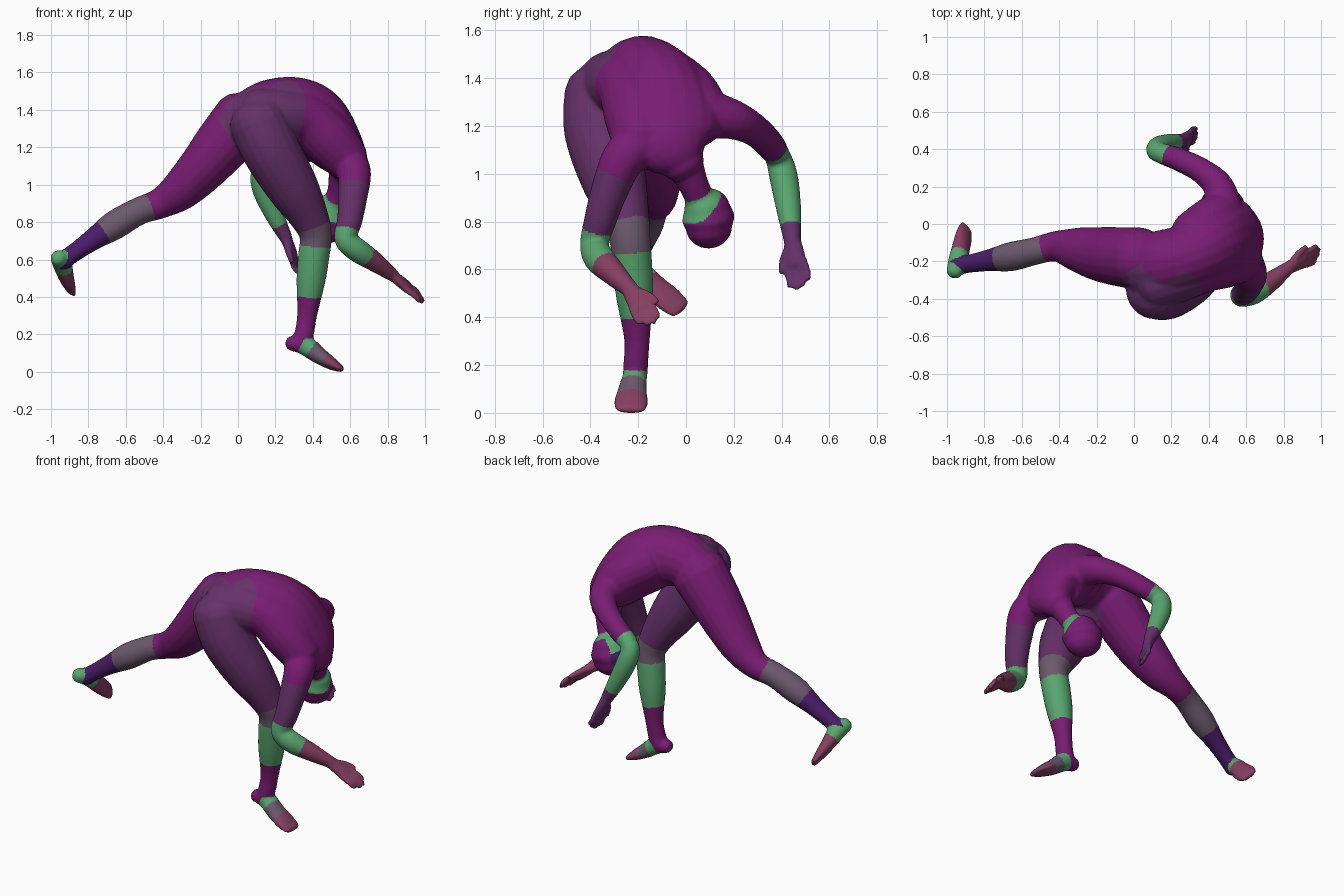
import bpy, bmesh, math
from mathutils import Vector as V, kdtree

if "Cube" in bpy.data.objects:
    bpy.data.objects.remove(bpy.data.objects["Cube"])

bm = bmesh.new()
tags = []          # (position, colour key) used to tint the skin zones
SEG = 20


def spline(p0, p1, p2, p3, t):
    return 0.5 * (2*p1 + (p2-p0)*t + (2*p0-5*p1+4*p2-p3)*t*t + (3*p1-p0-3*p2+p3)*t**3)


def tube(pts, colours, side=(0, 1, 0), side2=None):
    """Closed limb through (x, y, z, width[, depth]) stations with rounded ends."""
    s0, s1 = V(side), V(side2 or side)
    rows = [V((*p, p[3])) if len(p) == 4 else V(p) for p in pts]
    n = len(rows)
    for i, r in enumerate(rows):
        tags.append((r[:3], colours[min(i, len(colours)-1)]))
    st = []
    for i in range(n-1):
        q = [rows[max(i-1, 0)], rows[i], rows[i+1], rows[min(i+2, n-1)]]
        st += [spline(*q, k/5) for k in range(5)]
    st.append(rows[-1])
    pos = [V(s[:3]) for s in st]
    m = len(st)
    full = []
    for i in range(m):
        t = (pos[min(i+1, m-1)] - pos[max(i-1, 0)]).normalized()
        u = s0.lerp(s1, i/(m-1))
        u = (u - t*u.dot(t)).normalized()
        w, d = st[i][3] + .002, st[i][4] + .002
        frame = [(pos[i], u*w, t.cross(u)*d)]
        if i in (0, m-1):      # rounded cap
            sg = -1 if i == 0 else 1
            cap = [(pos[i] + t*sg*d*0.8*math.sin(a), u*w*math.cos(a), t.cross(u)*d*math.cos(a))
                   for a in (0.4, 0.8, 1.15, 1.45)]
            frame = cap[::-1] + frame if i == 0 else frame + cap
        full += frame
    rings = [[bm.verts.new(c + u*math.cos(2*math.pi*k/SEG) + v*math.sin(2*math.pi*k/SEG))
              for k in range(SEG)] for c, u, v in full]
    for a, b in zip(rings, rings[1:]):
        for k in range(SEG):
            j = (k+1) % SEG
            bm.faces.new((a[k], a[j], b[j], b[k]))
    bm.faces.new(rings[0][::-1])
    bm.faces.new(rings[-1])


def hand(wrist, tip, thumb_side, colour):
    w, tp = V(wrist), V(tip)
    d = tp - w
    s = V(thumb_side)
    s = (s - d*s.dot(d)/d.length_squared).normalized()
    nrm = d.normalized().cross(s)
    tube([(*w, .035, .03), (*(w + d*.25), .042, .026), (*(w + d*.5), .046, .022)], colour, s)
    for k, ln in enumerate((.92, 1.0, .96, .85)):
        o = s*(.034 - .023*k)
        a, b, c = w + d*.45 + o, w + d*.72 + o*1.2 + nrm*.008, w + d*ln + o*1.2
        tube([(*a, .014), (*b, .0135), (*c, .011)], colour, s)
    tube([(*(w + d*.15 + s*.02), .02), (*(w + d*.35 + s*.05), .017),
          (*(w + d*.58 + s*.068), .012)], colour, nrm)


# torso
tube([(.06, -.23, 1.355, .18, .15), (.17, -.21, 1.405, .18, .165), (.30, -.17, 1.405, .175, .182),
      (.405, -.11, 1.35, .195, .187), (.505, -.07, 1.24, .215, .157), (.58, -.05, 1.13, .18, .115),
      (.59, -.01, 1.05, .09, .075)], "vmmmmmm", (-.3, .93, .1), (-.19, .93, .31))
# near flank
tube([(.12, -.31, 1.375, .15), (.24, -.275, 1.385, .142), (.37, -.225, 1.36, .14),
      (.49, -.20, 1.25, .14), (.58, -.19, 1.15, .118)], "vvmmm")
# far shoulder blade
tube([(.32, -.06, 1.395, .13), (.41, .01, 1.335, .13), (.475, .065, 1.26, .118)], "m")

# neck and head
tube([(.57, -.02, 1.08, .085), (.54, .03, .97, .062), (.50, .065, .89, .06)], "mmg")
tube([(.485, .088, .865, .095, .105), (.475, .093, .825, .108, .122), (.47, .096, .79, .096, .112)],
     "mmm", (.2, .97, 0))
tube([(.44, .065, .905, .055), (.40, .068, .89, .052)], "g")
tube([(.365, .08, .85, .015), (.347, .08, .855, .014)], "i")

# front arm and hand
tube([(.585, -.19, 1.14, .10), (.622, -.265, 1.07, .088), (.613, -.32, .94, .076),
      (.597, -.358, .82, .066), (.575, -.383, .72, .058), (.64, -.365, .66, .062),
      (.73, -.308, .60, .052), (.825, -.235, .53, .034)], "mmvvggrr")
hand((.825, -.235, .53), (.99, -.145, .385), (0, .9, .4), "r")

# far arm and hand
tube([(.475, .10, 1.26, .10), (.448, .205, 1.235, .08), (.36, .285, 1.195, .066),
      (.24, .345, 1.14, .06), (.13, .385, 1.08, .054), (.135, .41, .99, .058),
      (.19, .43, .86, .05), (.255, .445, .73, .034)], "mmmmgggv", (0, 0, 1), (1, 0, 0))
hand((.255, .445, .73), (.335, .475, .535), (-.3, -.9, 0), "v")

# standing leg and foot
tube([(.11, -.35, 1.345, .157), (.18, -.355, 1.19, .153), (.29, -.305, 1.0, .137),
      (.375, -.26, .85, .105), (.415, -.235, .74, .085), (.405, -.225, .63, .082),
      (.39, -.215, .5, .076), (.37, -.205, .32, .052), (.355, -.21, .22, .05),
      (.335, -.213, .165, .05)], "vvvveggmmm")
tube([(.285, -.215, .163, .042, .038), (.355, -.215, .155, .05, .052), (.43, -.225, .10, .06, .044),
      (.50, -.23, .055, .07, .032), (.552, -.232, .026, .062, .016)], "mgerr")

# raised leg and foot
tube([(.03, -.185, 1.355, .165), (-.08, -.175, 1.23, .157, .15), (-.19, -.16, 1.1, .143, .13),
      (-.31, -.135, .98, .115, .107), (-.42, -.12, .91, .08), (-.53, -.145, .87, .072),
      (-.66, -.175, .795, .076), (-.78, -.195, .715, .056), (-.88, -.212, .645, .047),
      (-.93, -.22, .61, .048)], "mmmmmeeiii")
tube([(-.96, -.255, .62, .042, .042), (-.94, -.19, .59, .05, .05), (-.925, -.13, .535, .056, .04),
      (-.91, -.07, .485, .062, .029), (-.897, -.025, .447, .052, .017)], "ggrrr", (.5, -.58, -.6))

# fuse all limbs into one skin
bmesh.ops.recalc_face_normals(bm, faces=bm.faces)
raw = bpy.data.meshes.new("limbs")
bm.to_mesh(raw)
bm.free()
tmp = bpy.data.objects.new("limbs", raw)
bpy.context.collection.objects.link(tmp)
rm = tmp.modifiers.new("fuse", 'REMESH')
rm.mode = 'VOXEL'
rm.voxel_size = .008
sm = tmp.modifiers.new("soften", 'SMOOTH')
sm.factor = .5
sm.iterations = 10
dg = bpy.context.evaluated_depsgraph_get()
skin = bpy.data.meshes.new_from_object(tmp.evaluated_get(dg))
bpy.data.objects.remove(tmp)
body = bpy.data.objects.new("bending_figure", skin)
bpy.context.collection.objects.link(body)

# colour zones by nearest limb station
palette = {"m": ("magenta", (.19, .012, .17)), "v": ("violet", (.13, .03, .14)),
           "g": ("green", (.10, .38, .16)), "e": ("grey", (.15, .10, .15)),
           "r": ("rose", (.24, .05, .12)), "i": ("indigo", (.07, .012, .14))}
skin.materials.clear()
index = {}
for key, (name, rgb) in palette.items():
    mat = bpy.data.materials.new(name)
    mat.diffuse_color = (*rgb, 1)
    mat.use_nodes = True
    mat.node_tree.nodes["Principled BSDF"].inputs["Base Color"].default_value = mat.diffuse_color
    index[key] = len(skin.materials)
    skin.materials.append(mat)
tree = kdtree.KDTree(len(tags))
for i, (p, c) in enumerate(tags):
    tree.insert(p, i)
tree.balance()
for f in skin.polygons:
    f.material_index = index[tags[tree.find(f.center)[1]][1]]
    f.use_smooth = True

# stand on the ground
low = min(v.co.z for v in skin.vertices)
for v in skin.vertices:
    v.co.z -= low
